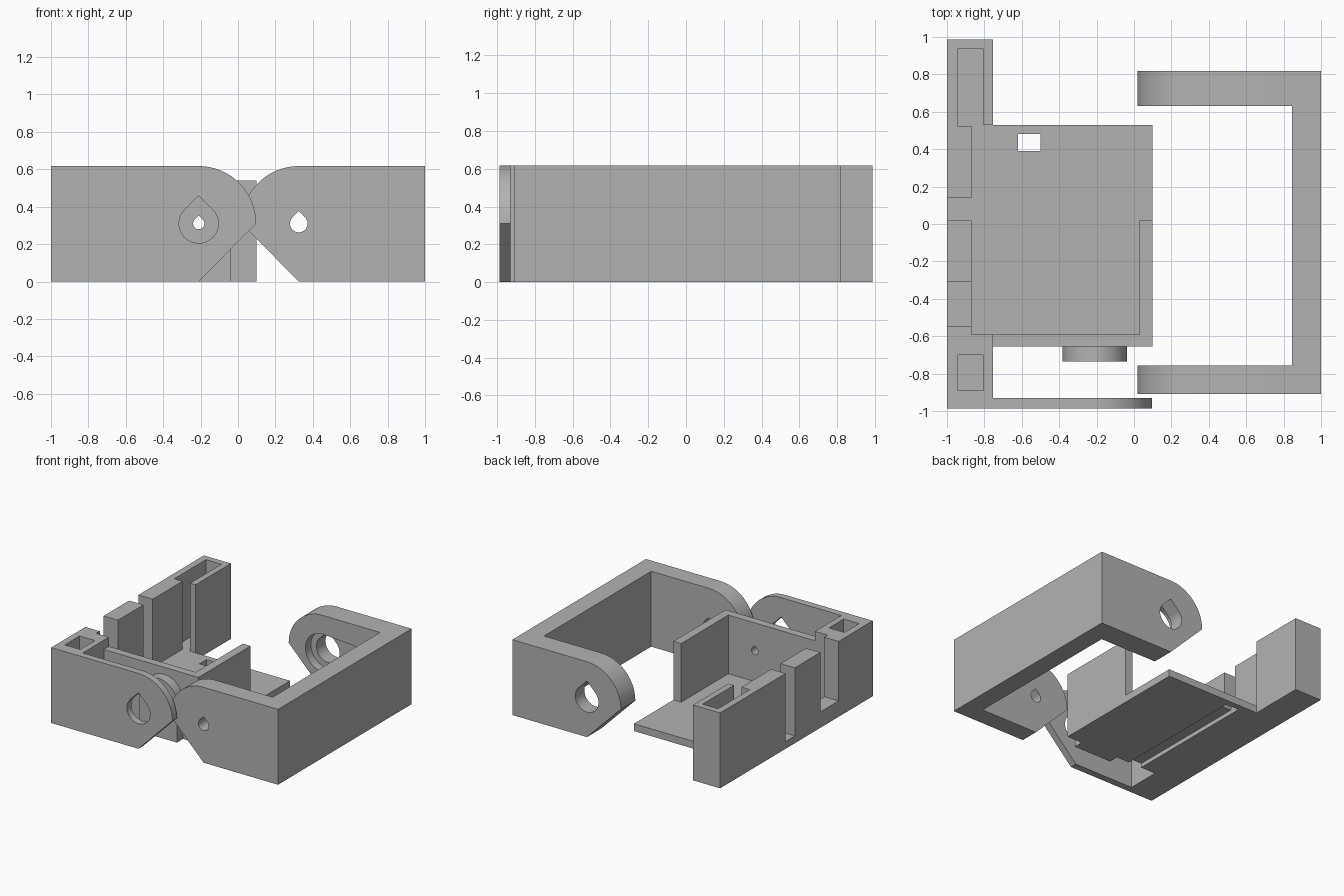
import bpy, math
from mathutils import Vector

cube = bpy.data.objects.get("Cube")
if cube:
    bpy.data.objects.remove(cube)

grey = bpy.data.materials.new("plain grey")
grey.use_nodes = True
GREY = (0.45, 0.45, 0.45, 1)
grey.diffuse_color = GREY
grey.node_tree.nodes["Principled BSDF"].inputs["Base Color"].default_value = GREY

HEIGHT, AXIS_Z, FLOOR, LOW = 0.617, 0.31, 0.06, 0.54
TRAY_PIVOT, FRAME_PIVOT = -0.21, 0.325


def prism(name, outline, lo, hi, axis="Z"):
    """Extrude a 2D outline along Z (x, y outline) or Y (x, z outline)."""
    n = len(outline)

    def place(a, b, t):
        return (a, b, t) if axis == "Z" else (a, t, b)
    verts = [place(a, b, t) for t in (lo, hi) for a, b in outline]
    faces = [list(range(n)), list(range(n, 2 * n))]
    faces += [[i, (i + 1) % n, n + (i + 1) % n, n + i] for i in range(n)]
    mesh = bpy.data.meshes.new(name)
    mesh.from_pydata(verts, [], faces)
    mesh.materials.append(grey)
    obj = bpy.data.objects.new(name, mesh)
    bpy.context.collection.objects.link(obj)
    bpy.context.view_layer.objects.active = obj
    bpy.ops.object.select_all(action="DESELECT")
    obj.select_set(True)
    bpy.ops.object.mode_set(mode="EDIT")
    bpy.ops.mesh.select_all(action="SELECT")
    bpy.ops.mesh.normals_make_consistent(inside=False)
    bpy.ops.object.mode_set(mode="OBJECT")
    return obj


def rect(x0, x1, y0, y1):
    return [(x0, y0), (x1, y0), (x1, y1), (x0, y1)]


def box(name, x0, x1, y0, y1, z0, z1):
    return prism(name, rect(x0, x1, y0, y1), z0, z1)


def arc(cx, cz, r, start, end, steps):
    angles = [math.radians(start + (end - start) * i / steps) for i in range(steps + 1)]
    return [(cx + r * math.cos(a), cz + r * math.sin(a)) for a in angles]


def teardrop(cx, r):
    """Round hole with a pointed, self-supporting top."""
    return arc(cx, AXIS_Z, r, 135, 405, 36) + [(cx, AXIS_Z + r * math.sqrt(2))]


def arm(cx, end, side):
    """Arm side: rounded over the pivot, with a chamfer below; side is the tip direction."""
    r = HEIGHT - AXIS_Z
    tip = [(cx + side * a, z) for a, z in arc(0, AXIS_Z, r, 0, 90, 24)]
    return [(end, 0), (cx, 0)] + tip + [(end, HEIGHT)]


def cut(obj, *cutters):
    for c in cutters:
        mod = obj.modifiers.new("cut", "BOOLEAN")
        mod.operation, mod.solver, mod.object = "DIFFERENCE", "EXACT", c
        bpy.context.view_layer.objects.active = obj
        bpy.ops.object.modifier_apply(modifier=mod.name)
        bpy.data.objects.remove(c)


# Tray: tall side wall, thinner beside the tray, with cable notches and end pockets
side = prism("side_wall", [(-1, -0.987), (-0.755, -0.987), (-0.755, -0.59), (-0.87, -0.59),
                           (-0.87, 0.53), (-0.755, 0.53), (-0.755, 0.987), (-1, 0.987)], 0, HEIGHT)
cut(side,
    box("front_pocket", -0.945, -0.805, -0.89, -0.70, FLOOR, 1),
    box("rear_pocket", -0.945, -0.805, 0.525, 0.935, FLOOR, 1),
    box("narrow_notch", -1.1, -0.8, 0.02, 0.14, FLOOR, 1),
    box("wide_notch", -1.1, -0.8, -0.545, -0.31, 0.13, 1))

# Tray floor with a cable hole feeding a channel on the underside
floor = box("tray_floor", -0.87, 0.1, -0.655, 0.53, 0, FLOOR)
cut(floor,
    box("cable_hole", -0.62, -0.5, 0.39, 0.48, -1, 1),
    box("cable_channel", -0.62, -0.5, -0.8, 0.45, -1, 0.035))

# Low tray walls
front = box("tray_front_wall", -0.755, 0.1, -0.655, -0.59, FLOOR, LOW)
cut(front, prism("hole", teardrop(TRAY_PIVOT, 0.03), -0.8, -0.4, "Y"))
box("tray_end_wall", 0.03, 0.1, -0.59, 0.02, FLOOR, LOW)

# Pivot boss: round top running straight down to the base
boss_r = 0.172
boss = prism("pivot_boss", arc(TRAY_PIVOT, AXIS_Z, boss_r, 0, 180, 32)
             + [(TRAY_PIVOT - boss_r, 0), (TRAY_PIVOT + boss_r, 0)], -0.735, -0.655, "Y")
cut(boss, prism("hole", teardrop(TRAY_PIVOT, 0.03), -1, -0.5, "Y"))

# Thin outer arm in front of the boss
plate = prism("tray_outer_arm", arm(TRAY_PIVOT, -0.755, 1), -0.987, -0.93, "Y")
cut(plate, prism("hole", teardrop(TRAY_PIVOT, 0.105), -1.1, -0.8, "Y"))

# U-shaped frame: end wall and two arms
box("frame_end_wall", 0.845, 1, -0.91, 0.817, 0, HEIGHT)
near = prism("frame_front_arm", arm(FRAME_PIVOT, 0.845, -1), -0.91, -0.757, "Y")
cut(near, prism("hole", teardrop(FRAME_PIVOT, 0.047), -1, -0.6, "Y"))

# Rear arm has a larger hole and a recess for the lever on its inner face
far = prism("frame_rear_arm", arm(FRAME_PIVOT, 0.845, -1), 0.63, 0.817, "Y")
lever = arc(FRAME_PIVOT, AXIS_Z, 0.155, 80, 280, 32) + [(0.8, 0.19), (0.8, 0.43)]
cut(far,
    prism("hole", teardrop(FRAME_PIVOT, 0.105), 0.5, 1, "Y"),
    prism("recess", lever, 0.5, 0.70, "Y"))

# Smooth the curves, keep the edges crisp
bpy.ops.object.select_all(action="DESELECT")
for obj in (boss, plate, near, far, front):
    obj.select_set(True)
bpy.context.view_layer.objects.active = boss
bpy.ops.object.shade_smooth_by_angle(angle=math.radians(25))
bpy.ops.object.select_all(action="DESELECT")
